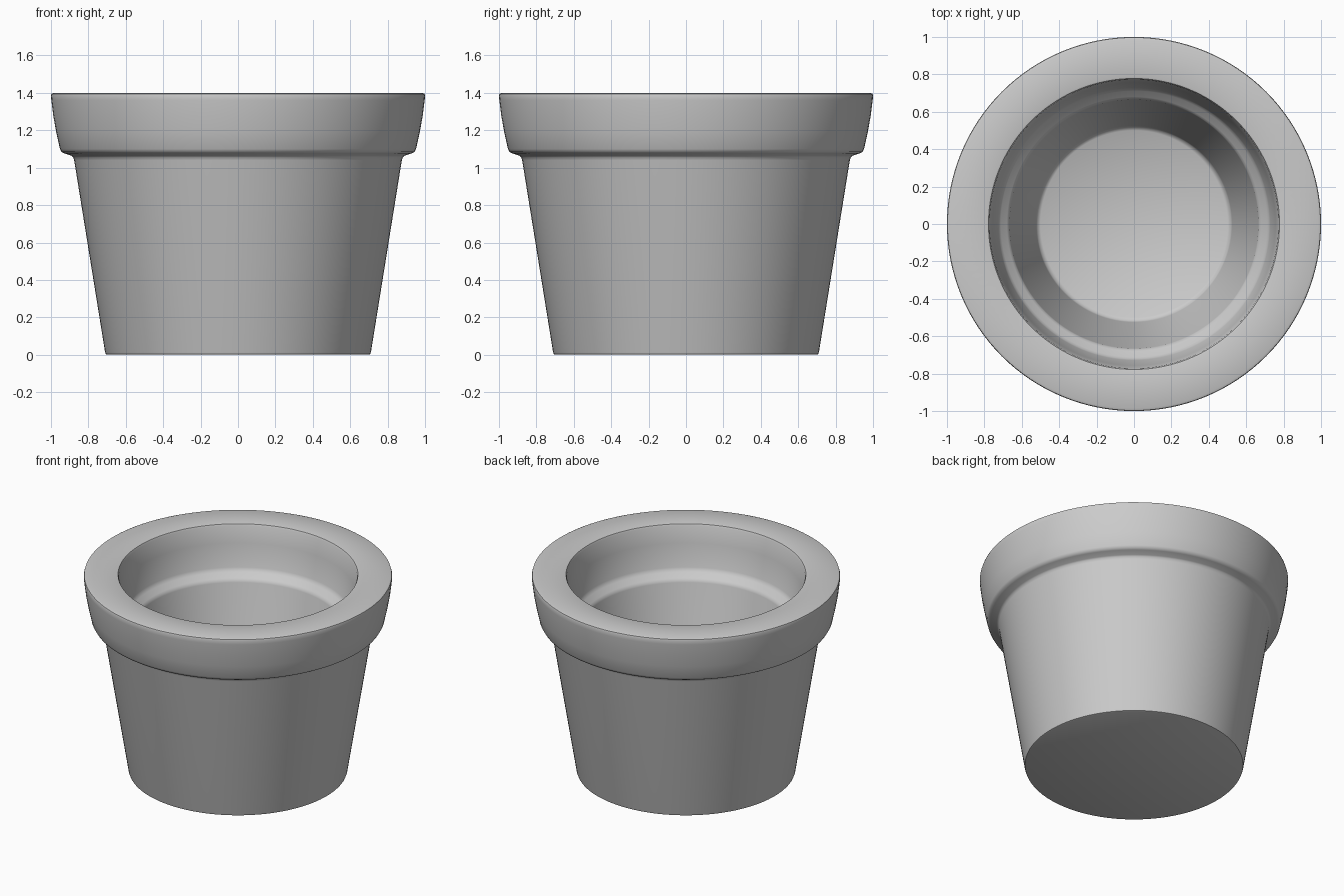
import bpy, bmesh, math

if "Cube" in bpy.data.objects:
    bpy.data.objects.remove(bpy.data.objects["Cube"])

SEGMENTS = 128

# Half cross-section (radius, height): base, outer wall, collar, rim, inner wall, floor
PROFILE = [
    (0.0, 0.0), (0.70, 0.0), (0.707, 0.003), (0.711, 0.015),
    (0.876, 1.04), (0.881, 1.056), (0.89, 1.064),
    (0.93, 1.077), (0.944, 1.085), (0.952, 1.10),
    (0.972, 1.19), (0.988, 1.28), (0.998, 1.36), (1.0, 1.385), (0.997, 1.395), (0.985, 1.40),
    (0.787, 1.40), (0.778, 1.397), (0.772, 1.385),
    (0.757, 1.27), (0.728, 1.11), (0.722, 1.095), (0.712, 1.083),
    (0.68, 1.055), (0.67, 1.045), (0.665, 1.03),
    (0.525, 0.15), (0.518, 0.132), (0.50, 0.12), (0.0, 0.12),
]

# Pot: spin the cross-section around the vertical axis
bm = bmesh.new()
verts = [bm.verts.new((r, 0, z)) for r, z in PROFILE]
edges = [bm.edges.new(pair) for pair in zip(verts, verts[1:])]
bmesh.ops.spin(bm, geom=verts + edges, cent=(0, 0, 0), axis=(0, 0, 1),
               angle=2 * math.pi, steps=SEGMENTS, use_duplicate=False)
bmesh.ops.remove_doubles(bm, verts=bm.verts, dist=0.0005)
bmesh.ops.recalc_face_normals(bm, faces=bm.faces)

mesh = bpy.data.meshes.new("flower_pot")
bm.to_mesh(mesh)
bm.free()
pot = bpy.data.objects.new("flower_pot", mesh)
bpy.context.collection.objects.link(pot)

# Smooth shading with sharp corners kept
bpy.context.view_layer.objects.active = pot
pot.select_set(True)
bpy.ops.object.shade_smooth_by_angle(angle=math.radians(40))
